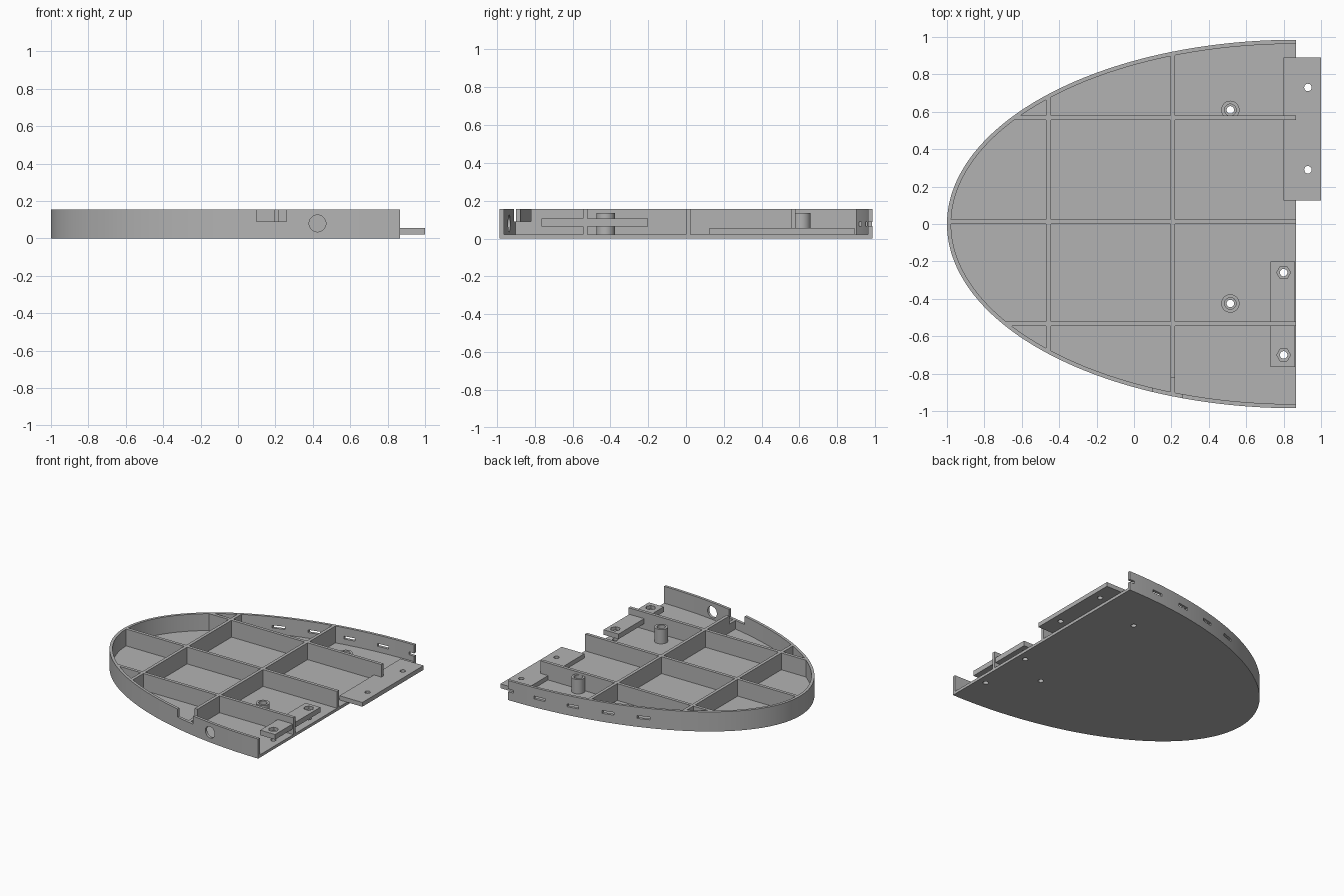
import bpy
import bmesh
from math import sin, cos, pi, sqrt, radians

if "Cube" in bpy.data.objects:
    bpy.data.objects.remove(bpy.data.objects["Cube"])

grey = bpy.data.materials.new("plain grey")
grey.use_nodes = True
GREY = (0.45, 0.45, 0.45, 1)
grey.diffuse_color = GREY
grey.node_tree.nodes["Principled BSDF"].inputs["Base Color"].default_value = GREY

# Half-ellipse outline: flat end at X_END, rounded tip at x = -1
X_END, LEN, HALF = 0.866, 1.866, 0.985
FLOOR, TOP, WALL, RIB = 0.022, 0.155, 0.022, 0.025


def prism(name, outline, z0, z1):
    bm = bmesh.new()
    face = bm.faces.new([bm.verts.new((x, y, z0)) for x, y in outline])
    out = bmesh.ops.extrude_face_region(bm, geom=[face])["geom"]
    for v in out:
        if isinstance(v, bmesh.types.BMVert):
            v.co.z = z1
    bmesh.ops.recalc_face_normals(bm, faces=bm.faces)
    mesh = bpy.data.meshes.new(name)
    bm.to_mesh(mesh)
    bm.free()
    mesh.materials.append(grey)
    ob = bpy.data.objects.new(name, mesh)
    bpy.context.collection.objects.link(ob)
    return ob


def rect(x0, x1, y0, y1):
    return [(x0, y0), (x1, y0), (x1, y1), (x0, y1)]


def ring(x, y, r, n=32):
    return [(x + r * cos(2 * pi * i / n), y + r * sin(2 * pi * i / n)) for i in range(n)]


def half_ellipse(inset, n=120):
    return [(X_END - (LEN - inset) * sin(pi * i / n), (HALF - inset) * cos(pi * i / n))
            for i in range(n + 1)]


def cut(ob, cutters):
    for c in cutters:
        c.hide_render = True
        mod = ob.modifiers.new("cut", "BOOLEAN")
        mod.operation, mod.solver, mod.object = "DIFFERENCE", "EXACT", c
        bpy.context.view_layer.objects.active = ob
        bpy.ops.object.modifier_apply(modifier=mod.name)
    for c in cutters:
        bpy.data.objects.remove(c)


def smooth(ob):
    bpy.ops.object.select_all(action="DESELECT")
    ob.select_set(True)
    bpy.context.view_layer.objects.active = ob
    bpy.ops.object.shade_smooth_by_angle(angle=radians(30))


def drill(x, y, r=0.02, z0=-0.1, z1=0.3, n=32):
    return prism("cutter", ring(x, y, r, n), z0, z1)


def wall_notch():
    return prism("cutter", rect(0.10, 0.26, -1.1, -0.82), 0.09, 0.3)


bosses = [(0.515, 0.61), (0.515, -0.425)]
pad_holes = [(0.80, -0.26), (0.80, -0.70)]

# Floor with screw holes
floor = prism("floor", half_ellipse(0), 0, FLOOR)
cut(floor, [drill(x, y) for x, y in bosses + pad_holes])
smooth(floor)

# Curved rim wall with round port, notch and a row of slots
wall = prism("rim_wall", half_ellipse(0) + half_ellipse(WALL)[::-1], FLOOR, TOP)
port = drill(0, 0, 0.045, -0.15, 0.15)
port.rotation_euler.x = pi / 2
port.location = (0.425, -0.95, 0.08)
slots = [prism("cutter", rect(x - 0.045, x + 0.045, 0.7, 1.1), 0.066, 0.088)
         for x in (0.866, 0.60, 0.33, 0.06, -0.195)]
bpy.context.view_layer.update()
cut(wall, [port, wall_notch()] + slots)
smooth(wall)


# Ribs end inside the thickness of the rim wall
def edge_x(y):
    return X_END - (LEN - WALL / 2) * sqrt(1 - (y / (HALF - WALL / 2)) ** 2)


def edge_y(x):
    return (HALF - WALL / 2) * sqrt(1 - ((X_END - x) / (LEN - WALL / 2)) ** 2)


for name, y0 in (("middle_rib", 0.0), ("left_rib", 0.555), ("right_rib", -0.545)):
    y1 = y0 + RIB
    prism(name, [(edge_x(y0), y0), (X_END, y0), (X_END, y1), (edge_x(y1), y1)], FLOOR, TOP)

for name, x0 in (("tip_cross_rib", -0.47), ("rear_cross_rib", 0.195)):
    x1 = x0 + RIB
    rib = prism(name, [(x0, -edge_y(x0)), (x1, -edge_y(x1)), (x1, edge_y(x1)),
                       (x0, edge_y(x0))], FLOOR, TOP)
    if x0 > 0:
        cut(rib, [wall_notch()])

# Hollow screw bosses
for i, (x, y) in enumerate(bosses):
    boss = prism(f"screw_boss_{i + 1}", ring(x, y, 0.049), FLOOR, 0.135)
    cut(boss, [drill(x, y, 0.031)])
    smooth(boss)

# Raised pad with hexagonal nut pockets
pad = prism("nut_pad", rect(0.73, 0.86, -0.765, -0.20), 0.065, 0.105)
cut(pad, [drill(x, y) for x, y in pad_holes]
    + [drill(x, y, 0.037, 0.08, 0.3, 6) for x, y in pad_holes])
smooth(pad)

# Overhanging joining plate
plate = prism("joining_plate", rect(0.80, 1.0, 0.125, 0.89), FLOOR, 0.056)
cut(plate, [drill(0.93, y) for y in (0.73, 0.29)])
smooth(plate)
